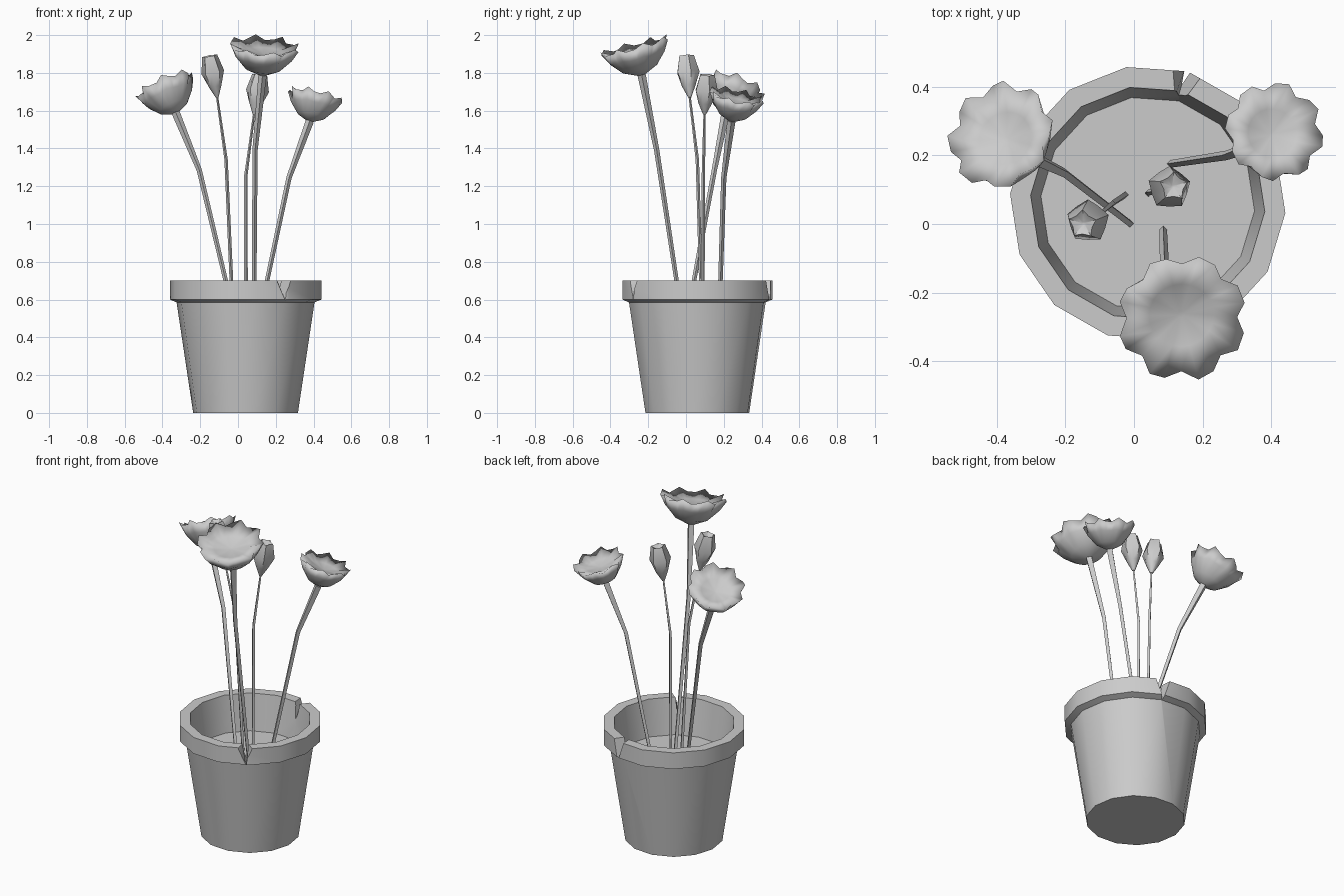
import bpy, bmesh, math
from mathutils import Vector

cube = bpy.data.objects.get("Cube")
if cube:
    bpy.data.objects.remove(cube)

grey = bpy.data.materials.new("plain_grey")
GREY = (0.6, 0.6, 0.6, 1)
grey.diffuse_color = GREY
grey.use_nodes = True
grey.node_tree.nodes["Principled BSDF"].inputs["Base Color"].default_value = GREY


def loft(name, rings, angle=None):
    """Closed skin through equal rings; angle limits the smoothing."""
    bm = bmesh.new()
    loops = [[bm.verts.new(p) for p in ring] for ring in rings]
    n = len(loops[0])
    for a, b in zip(loops, loops[1:]):
        for i in range(n):
            j = (i + 1) % n
            bm.faces.new((a[i], a[j], b[j], b[i]))
    bm.faces.new(loops[0][::-1])
    bm.faces.new(loops[-1])
    bmesh.ops.recalc_face_normals(bm, faces=bm.faces)
    mesh = bpy.data.meshes.new(name)
    bm.to_mesh(mesh)
    bm.free()
    mesh.materials.append(grey)
    obj = bpy.data.objects.new(name, mesh)
    bpy.context.collection.objects.link(obj)
    shade(obj, angle)
    return obj


def shade(obj, angle):
    bpy.ops.object.select_all(action="DESELECT")
    obj.select_set(True)
    bpy.context.view_layer.objects.active = obj
    if angle is None:
        bpy.ops.object.shade_smooth()
    else:
        bpy.ops.object.shade_smooth_by_angle(angle=math.radians(angle))


def ring(centre, axis, radii, turn=0.0):
    """Ring of points around an axis, one radius per point."""
    q = Vector((0, 0, 1)).rotation_difference(Vector(axis))
    n = len(radii)
    pts = []
    for i, r in enumerate(radii):
        a = turn + math.tau * i / n
        pts.append(Vector(centre) + q @ Vector((r * math.cos(a), r * math.sin(a), 0)))
    return pts


# Pot: one closed wall with a lip and a soil floor
SIDES = 14
UP = Vector((0, 0, 1))
POT = Vector((0.04, 0.06, 0))
profile = [(0.278, 0), (0.366, 0.585), (0.402, 0.6), (0.402, 0.7),
           (0.342, 0.7), (0.312, 0.48)]
pot = loft("pot", [ring(POT + UP * z, UP, [r] * SIDES, math.radians(-4))
                   for r, z in profile], 30)

# Chips broken out of the lip: wedges wide outside and narrow inside
for degrees, tip in ((-58, 0.58), (74, 0.53)):
    a = math.radians(degrees)
    out = Vector((math.cos(a), math.sin(a), 0))
    side = Vector((-out.y, out.x, 0))
    wedge = []
    for r, w, low in ((0.46, 0.075, tip), (0.29, 0.012, 0.62)):
        c = POT + out * r
        wedge.append([c + side * w + UP * 0.74, c - side * w + UP * 0.74, c + UP * low])
    cutter = loft("chip_cutter", wedge)
    cut = pot.modifiers.new("chip", "BOOLEAN")
    cut.object = cutter
    cut.solver = "EXACT"
    bpy.context.view_layer.objects.active = pot
    bpy.ops.object.modifier_apply(modifier="chip")
    bpy.data.objects.remove(cutter)
shade(pot, 30)


def stem(name, points, radii):
    pts = [Vector(p) for p in points]
    rings = []
    for i, (p, r) in enumerate(zip(pts, radii)):
        axis = pts[min(i + 1, len(pts) - 1)] - pts[max(i - 1, 0)]
        rings.append(ring(p, axis, [r] * 4))
    loft(name, rings, 30)


def flower(name, base, top, radius, turn):
    """Scalloped cup with a shallow hollow, smooth over its edge."""
    base, top = Vector(base), Vector(top)
    axis = top - base
    lobes = 8
    rings = []
    for r, h, scallop in ((0.12, 0, 0), (0.5, 0.2, 0), (0.82, 0.6, 0.04),
                          (1, 1, 0.14), (0.5, 0.78, 0), (0.05, 0.7, 0)):
        radii = [radius * r * (1 - scallop * (i % 3 == 0)) for i in range(lobes * 3)]
        pts = ring(base + axis * h, axis, radii, turn)
        # Petal tips rise and fall around the edge
        if scallop:
            pts = [p + axis * scallop * (0.6 * math.sin(i * 2.1) - 0.5 * (i % 3 == 0))
                   for i, p in enumerate(pts)]
        rings.append(pts)
    loft(name, rings)


def bud(name, base, top):
    """Closed bud with a pointed foot and a folded, jagged tip."""
    base, top = Vector(base), Vector(top)
    axis = top - base
    rings = []
    for r, h, jag in ((0.008, 0, 0), (0.036, 0.28, 0), (0.064, 0.6, 0.15),
                      (0.042, 1, 0.3), (0.006, 0.92, 0)):
        radii = [r * (1 - jag * (i % 2)) for i in range(10)]
        rings.append(ring(base + axis * h, axis, radii, 0.3))
    loft(name, rings, 40)


# Open flowers: soil point, bend, cup base, cup rim centre, radius
flowers = {
    "front": ((0.085, -0.015, 0.47), (0.09, -0.155, 1.39), (0.13, -0.235, 1.79),
              (0.14, -0.275, 1.945), 0.188),
    "right": ((-0.01, 0.0, 0.47), (-0.205, 0.15, 1.285), (-0.33, 0.21, 1.59),
              (-0.39, 0.26, 1.73), 0.162),
    "left": ((0.105, 0.175, 0.47), (0.27, 0.2, 1.245), (0.38, 0.24, 1.545),
             (0.41, 0.27, 1.68), 0.146),
}
for k, (name, (soil, bend, base, top, radius)) in enumerate(flowers.items()):
    stem(name + "_flower_stem", (soil, bend, base), (0.011, 0.014, 0.022))
    flower(name + "_flower", base, top, radius, k * 0.5)

# Buds: soil point, bend, foot, tip
buds = {
    "right": ((-0.025, 0.085, 0.47), (-0.063, 0.06, 1.34), (-0.11, 0.02, 1.67),
              (-0.15, 0.0, 1.89)),
    "left": ((0.042, 0.088, 0.47), (0.042, 0.092, 1.26), (0.085, 0.098, 1.58),
             (0.115, 0.11, 1.79)),
}
for name, (soil, bend, base, top) in buds.items():
    stem(name + "_bud_stem", (soil, bend, base), (0.01, 0.009, 0.006))
    bud(name + "_bud", base, top)
